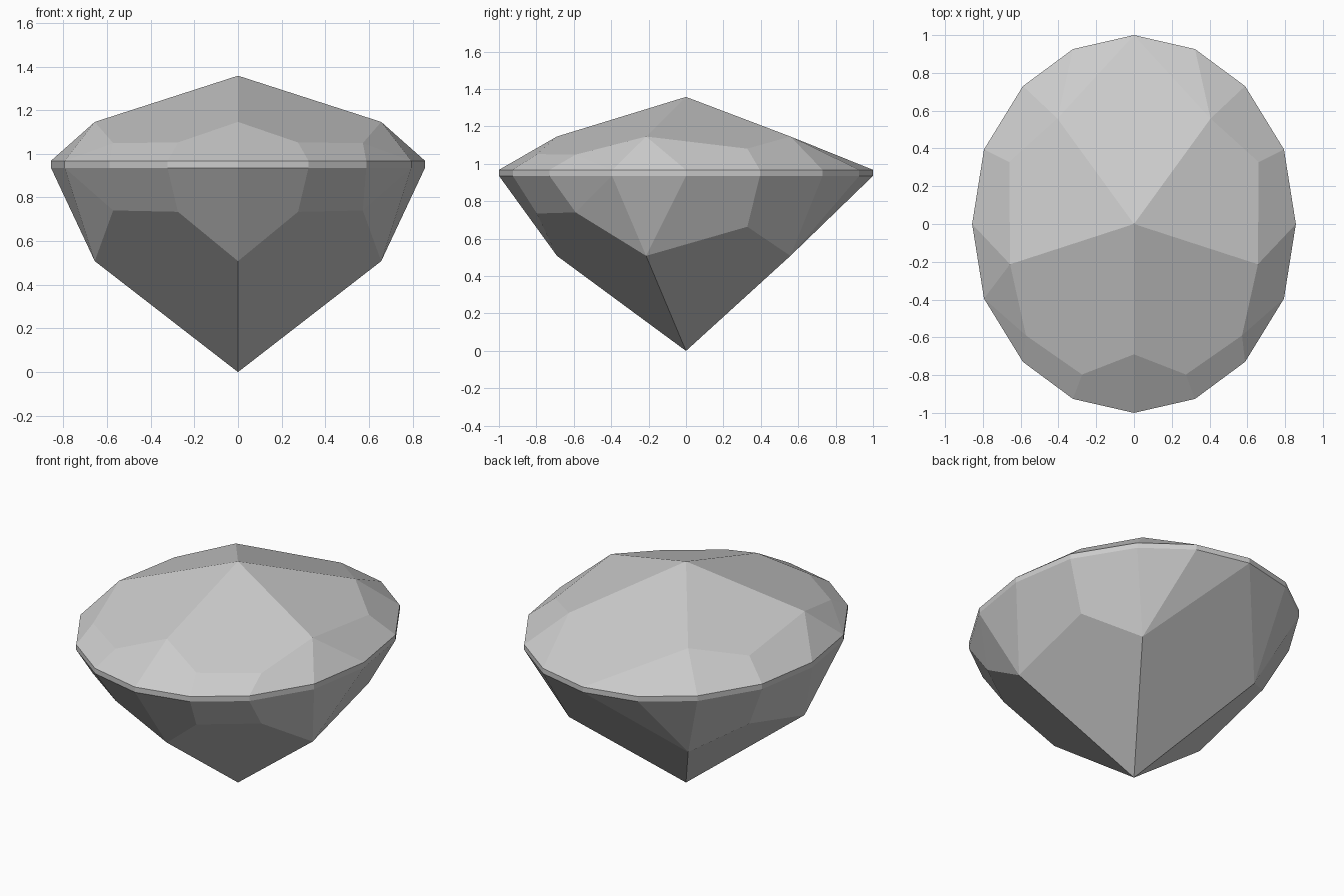
import bpy, bmesh, math
from mathutils import Vector

cube = bpy.data.objects.get("Cube")
if cube:
    bpy.data.objects.remove(cube)

# Heights of the stone
GIRDLE_LOW, GIRDLE_TOP, TOP = 0.936, 0.968, 1.358
REACH = 1.028          # where a main facet would meet the girdle level
CORNER_RADIUS = 0.69

# One half of each outline, mirrored across x = 0
girdle_half = [(0, 1), (0.323, 0.926), (0.588, 0.73), (0.794, 0.395), (0.857, 0),
               (0.794, -0.395), (0.588, -0.73), (0.323, -0.926), (0, -1)]
shoulder_half = [(0.275, -0.797), (0.572, -0.59), (0.66, 0.328)]


def mirrored(points):
    return points + [(-x, y) for x, y in points if x > 0]


corners = [(CORNER_RADIUS * math.cos(math.radians(a)), CORNER_RADIUS * math.sin(math.radians(a)))
           for a in range(-90, 270, 72)]
normals = [(math.cos(math.radians(a)), math.sin(math.radians(a))) for a in range(-54, 306, 72)]


def facet_height(x, y):
    """Share of the apex height on the five main facets."""
    return 1 - max(x * nx + y * ny for nx, ny in normals) / REACH


# Crown and pavilion share one facet layout, scaled to different heights
bm = bmesh.new()
for base, rise in ((GIRDLE_TOP, TOP - GIRDLE_TOP), (GIRDLE_LOW, -GIRDLE_LOW)):
    for x, y in [(0, 0)] + corners + mirrored(shoulder_half):
        bm.verts.new((x, y, base + rise * facet_height(x, y)))
    for x, y in mirrored(girdle_half):
        bm.verts.new((x, y, base))

# Wrap the facet corners and merge flat neighbours
hull = bmesh.ops.convex_hull(bm, input=bm.verts[:])
loose = [v for v in bm.verts if not v.link_faces]
bmesh.ops.delete(bm, geom=loose, context='VERTS')
bmesh.ops.dissolve_limit(bm, angle_limit=math.radians(2), verts=bm.verts[:], edges=bm.edges[:])
bmesh.ops.recalc_face_normals(bm, faces=bm.faces[:])

mesh = bpy.data.meshes.new("gemstone")
bm.to_mesh(mesh)
bm.free()
gemstone = bpy.data.objects.new("gemstone", mesh)
bpy.context.collection.objects.link(gemstone)

# Plain grey stone
grey = bpy.data.materials.new("light grey")
grey.use_nodes = True
colour = (0.6, 0.6, 0.6, 1)
grey.diffuse_color = colour
grey.node_tree.nodes["Principled BSDF"].inputs["Base Color"].default_value = colour
mesh.materials.append(grey)
